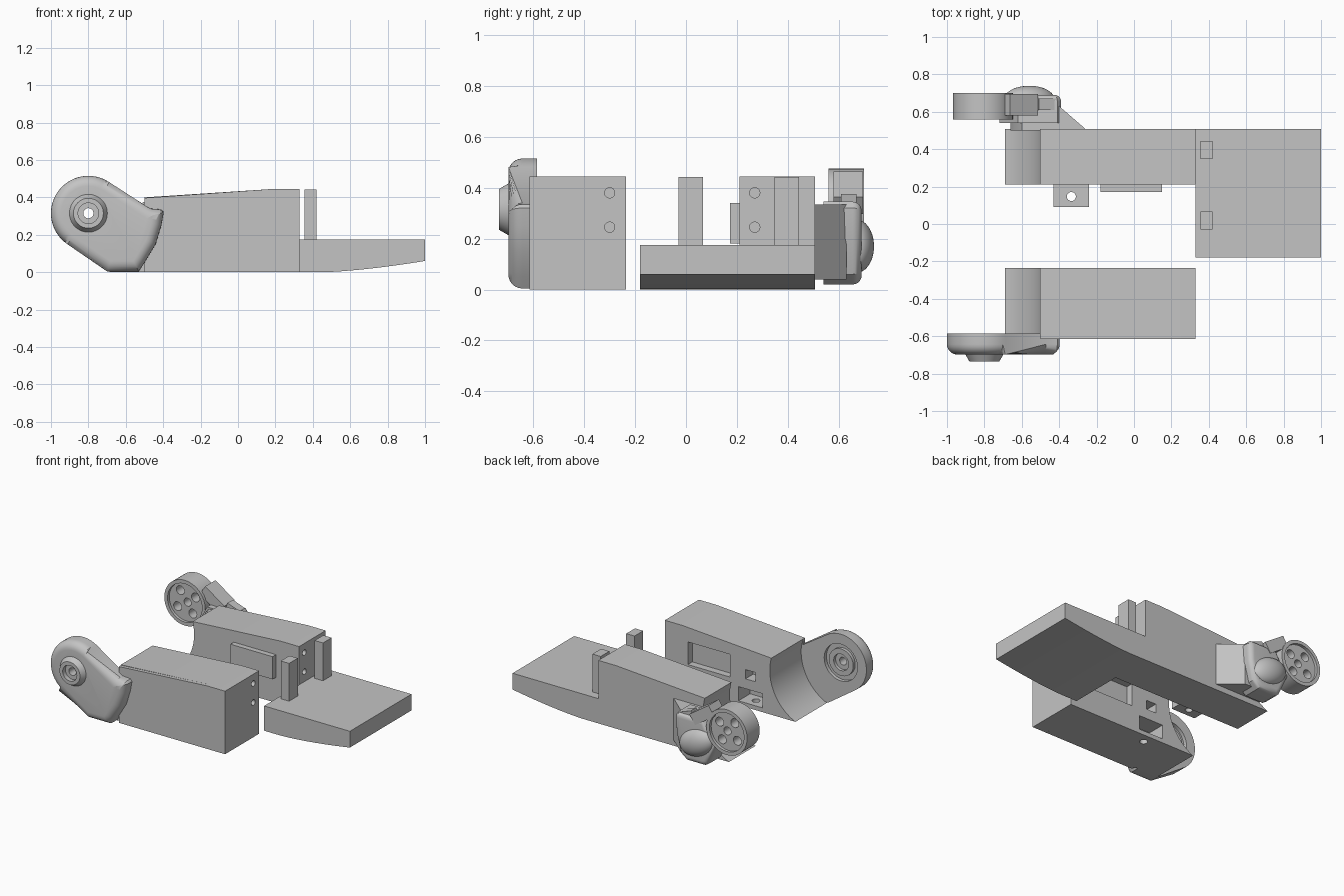
import bpy, bmesh, math
from mathutils import Matrix, Vector

cube = bpy.data.objects.get("Cube")
if cube:
    bpy.data.objects.remove(cube, do_unlink=True)

grey = bpy.data.materials.new("plain grey")
grey.use_nodes = True
COLOUR = (0.55, 0.55, 0.55, 1)
grey.diffuse_color = COLOUR
grey.node_tree.nodes["Principled BSDF"].inputs["Base Color"].default_value = COLOUR

HUB = (-0.8, 0.315)  # shared hinge axis in x, z


def finish(name, bm):
    bmesh.ops.recalc_face_normals(bm, faces=bm.faces)
    mesh = bpy.data.meshes.new(name)
    bm.to_mesh(mesh)
    bm.free()
    mesh.materials.append(grey)
    ob = bpy.data.objects.new(name, mesh)
    bpy.context.scene.collection.objects.link(ob)
    return ob


def prism(name, pts, y0, y1, bevel=0, rim=None):
    """Extrude an x-z outline along y, rounding the rim at y = rim."""
    bm = bmesh.new()
    face = bm.faces.new([bm.verts.new((x, y0, z)) for x, z in pts])
    out = bmesh.ops.extrude_face_region(bm, geom=[face])
    for v in out["geom"]:
        if isinstance(v, bmesh.types.BMVert):
            v.co.y = y1
    if bevel:
        edges = [e for e in bm.edges if all(abs(v.co.y - rim) < 1e-4 for v in e.verts)]
        bmesh.ops.bevel(bm, geom=edges, offset=bevel, segments=6, profile=0.5, affect="EDGES")
    return finish(name, bm)


def box(name, x, y, z, turn=0):
    bm = bmesh.new()
    mid = Vector(((x[0] + x[1]) / 2, (y[0] + y[1]) / 2, (z[0] + z[1]) / 2))
    size = (x[1] - x[0], y[1] - y[0], z[1] - z[0], 1)
    mat = Matrix.Translation(mid) @ Matrix.Rotation(math.radians(turn), 4, "Y") @ Matrix.Diagonal(size)
    bmesh.ops.create_cube(bm, size=1, matrix=mat)
    return finish(name, bm)


def rod(name, centre, r, length, axis="Y", r2=None):
    """Cylinder or cone; r2 is the radius at the low end of the axis."""
    turn = {"X": Matrix.Rotation(math.pi / 2, 4, "Y"),
            "Y": Matrix.Rotation(-math.pi / 2, 4, "X"), "Z": Matrix()}[axis]
    bm = bmesh.new()
    bmesh.ops.create_cone(bm, cap_ends=True, segments=48, radius1=r if r2 is None else r2,
                          radius2=r, depth=length, matrix=Matrix.Translation(centre) @ turn)
    return finish(name, bm)


def combine(ob, others, mode="DIFFERENCE"):
    """Apply booleans one by one and drop the helper solids."""
    for other in others:
        mod = ob.modifiers.new("cut", "BOOLEAN")
        mod.operation, mod.solver, mod.object = mode, "EXACT", other
        graph = bpy.context.evaluated_depsgraph_get()
        mesh = bpy.data.meshes.new_from_object(ob.evaluated_get(graph))
        ob.modifiers.clear()
        ob.data = mesh
        bpy.data.objects.remove(other, do_unlink=True)
    return ob


def arc(cx, cz, r, a0, a1, n):
    steps = [math.radians(a0 + (a1 - a0) * i / n) for i in range(n + 1)]
    return [(cx + r * math.cos(a), cz + r * math.sin(a)) for a in steps]


def at_hub(y, dx=0, dz=0):
    return (HUB[0] + dx, y, HUB[1] + dz)


# Body outline pieces: concave hinge end and gently sloping top
hollow = arc(-0.83, 0.31, 0.34, -65.7, 15.3, 24)
top = [(0.19, 0.445), (0.33, 0.445)]


def screw_holes(y):
    return [rod("cutter", (0.33, y, z), 0.02, 0.3, "X") for z in (0.245, 0.38)]


# Front body with sockets for the pegs of the rear body
front_body = prism("front_body", hollow + top + [(0.33, 0)], -0.59, -0.235)
combine(front_body, screw_holes(-0.3) + [
    box("cutter", (-0.18, 0.15), (-0.285, -0.2), (0.18, 0.34)),
    box("cutter", (-0.435, -0.245), (-0.365, -0.2), (0.03, 0.13)),
    box("cutter", (-0.38, -0.3), (-0.32, -0.2), (0.2, 0.265)),
    rod("cutter", (-0.335, -0.303, 0), 0.026, 0.2, "Z")])
prism("front_body_cheek", [(-0.5, 0), (-0.5, 0.397)] + top + [(0.33, 0)], -0.615, -0.59)

# Front arm: rounded plate running from the hinge eye down to the body
outline = arc(*HUB, 0.2, 56, 236, 40) + [
    (-0.70, 0.004), (-0.53, 0.004), (-0.5, 0.05), (-0.44, 0.15), (-0.41, 0.25),
    (-0.397, 0.32), (-0.41, 0.335), (-0.47, 0.34)]
front_arm = prism("front_arm", outline, -0.698, -0.585, 0.055, -0.698)
combine(front_arm, [rod("boss", at_hub(-0.709), 0.11, 0.052, "Y", 0.08)], "UNION")
combine(front_arm, [
    rod("cutter", at_hub(-0.585), 0.13, 0.05),
    rod("cutter", at_hub(-0.735), 0.055, 0.06),
    rod("cutter", at_hub(-0.65), 0.027, 0.4)])
eye_ring = rod("front_arm_eye_ring", at_hub(-0.603), 0.095, 0.03)
combine(eye_ring, [rod("cutter", at_hub(-0.6), 0.058, 0.1)])

# Rear body with its pegs
rear_body = prism("rear_body", hollow + top + [(0.33, 0)], 0.21, 0.507)
combine(rear_body, screw_holes(0.27))
box("wide_peg", (-0.18, 0.15), (0.172, 0.215), (0.18, 0.34))
low_peg = box("low_peg", (-0.43, -0.24), (0.09, 0.215), (0.035, 0.12))
combine(low_peg, [rod("cutter", (-0.335, 0.147, 0.08), 0.024, 0.3, "Z")])

# Toe plate with an upswept underside, and its two posts
sweep = [(0.45 + 0.55 * t, 0.06 * t ** 1.5) for t in [i / 10 for i in range(11)]]
prism("toe_plate", [(0.33, 0)] + sweep + [(1, 0.175), (0.33, 0.175)], -0.18, 0.507)
for name, y in (("rear_post", 0.348), ("front_post", -0.03)):
    box(name, (0.355, 0.42), (y, y + 0.097), (0.17, 0.442))

# Rear hinge wheel with recessed faces and a ring of holes
wheel = rod("hinge_wheel", at_hub(0.63, -0.008), 0.16, 0.14)
cuts = [rod("cutter", at_hub(y, -0.008), 0.135, 0.04) for y in (0.56, 0.70)]
cuts.append(rod("cutter", at_hub(0.63), 0.028, 0.4))
for k in range(4):
    a = math.radians(35 + 90 * k)
    cuts.append(rod("cutter", at_hub(0.63, 0.085 * math.cos(a) - 0.008, 0.085 * math.sin(a)), 0.031, 0.4))
combine(wheel, cuts)

# Rear housing joining the wheel to the body
housing = [(-0.72, 0.19), (-0.65, 0.04), (-0.62, 0.02), (-0.48, 0.02), (-0.43, 0.06),
           (-0.395, 0.2), (-0.39, 0.32), (-0.41, 0.345), (-0.62, 0.345), (-0.66, 0.27)]
prism("rear_housing", housing, 0.54, 0.69, 0.035, 0.69)
neck = [(-0.66, 0.15), (-0.62, 0.04), (-0.43, 0.04), (-0.41, 0.335), (-0.6, 0.335), (-0.64, 0.25)]
prism("rear_neck", neck, 0.5, 0.56)
bm = bmesh.new()
bmesh.ops.create_uvsphere(bm, u_segments=40, v_segments=20, radius=1, matrix=Matrix.Translation(
    (-0.56, 0.67, 0.17)) @ Matrix.Rotation(math.radians(25), 4, "Y") @ Matrix.Diagonal((0.14, 0.069, 0.095, 1)))
finish("housing_bulge", bm)
box("hinge_block", (-0.70, -0.52), (0.58, 0.695), (0.34, 0.42), 34)
box("hinge_latch", (-0.52, -0.42), (0.61, 0.67), (0.31, 0.36), 20)

# Gusset wedge between the housing and the rear body
bm = bmesh.new()
wedge = bm.faces.new([bm.verts.new((x, y, 0.04)) for x, y in
                      ((-0.5, 0.5), (-0.25, 0.5), (-0.4, 0.63), (-0.5, 0.63))])
out = bmesh.ops.extrude_face_region(bm, geom=[wedge])
bmesh.ops.translate(bm, vec=(0, 0, 0.295), verts=[v for v in out["geom"] if isinstance(v, bmesh.types.BMVert)])
finish("gusset", bm)

# Smooth the round surfaces, keep hard edges crisp
bpy.ops.object.select_all(action="DESELECT")
for ob in bpy.context.scene.objects:
    if ob.type == "MESH":
        ob.select_set(True)
        bpy.context.view_layer.objects.active = ob
bpy.ops.object.shade_smooth_by_angle(angle=math.radians(30))
